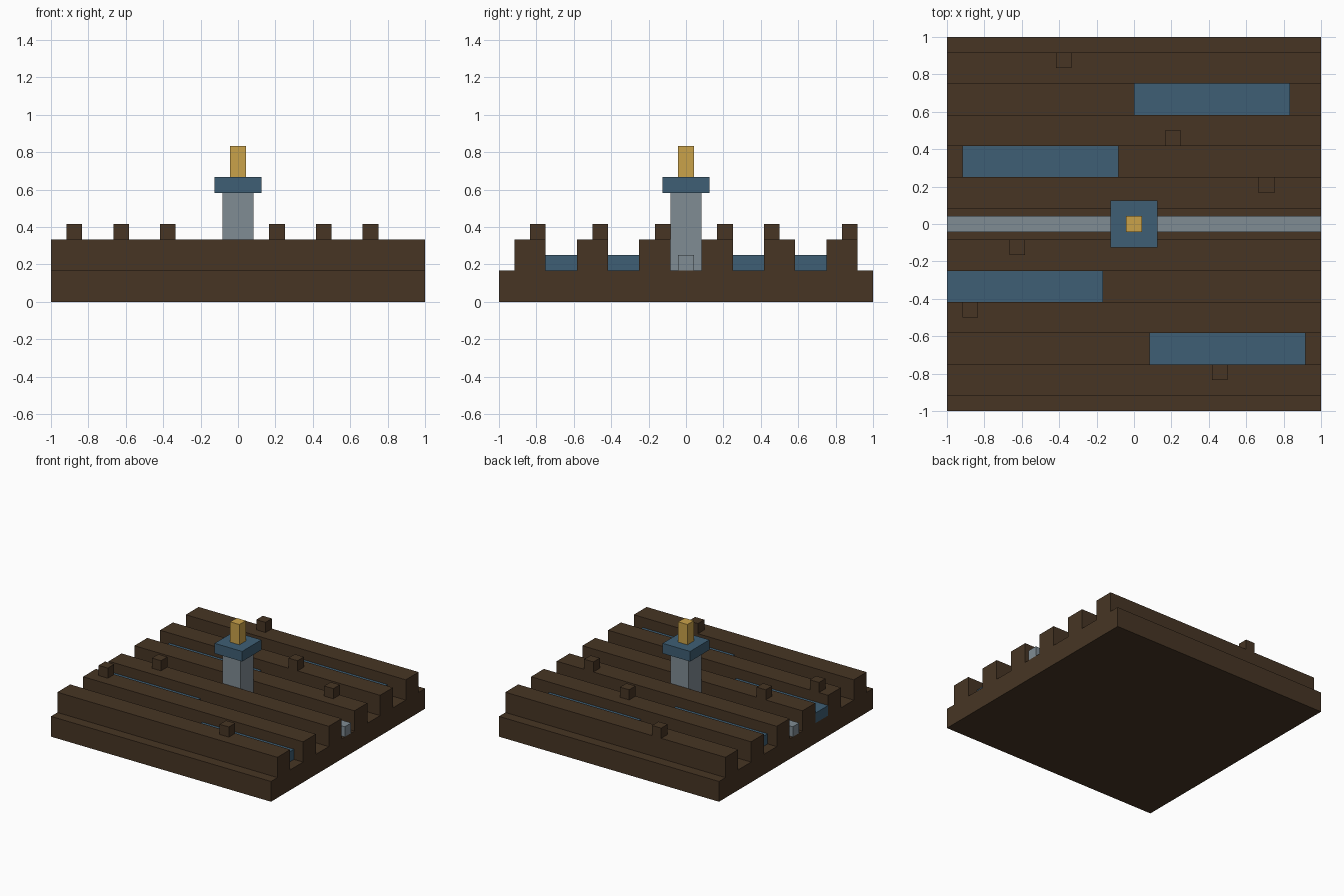
import bpy
import bmesh

U = 1 / 24  # modelling grid step
SOIL_Z, PIPE_Z, RIDGE_Z = 4 * U, 6 * U, 8 * U

if "Cube" in bpy.data.objects:
    bpy.data.objects.remove(bpy.data.objects["Cube"], do_unlink=True)


def material(name, srgb):
    linear = [((c / 255 + 0.055) / 1.055) ** 2.4 for c in srgb]
    mat = bpy.data.materials.new(name)
    mat.use_nodes = True
    mat.diffuse_color = (*linear, 1)
    bsdf = mat.node_tree.nodes["Principled BSDF"]
    bsdf.inputs["Base Color"].default_value = (*linear, 1)
    bsdf.inputs["Roughness"].default_value = 0.9
    return mat


SOIL = material("soil brown", (71, 53, 36))
WATER = material("water blue", (62, 95, 117))
METAL = material("metal grey", (128, 140, 148))
BRASS = material("brass gold", (202, 162, 74))


def finish(name, bm, mat):
    bmesh.ops.recalc_face_normals(bm, faces=bm.faces)
    mesh = bpy.data.meshes.new(name)
    bm.to_mesh(mesh)
    bm.free()
    mesh.materials.append(mat)
    obj = bpy.data.objects.new(name, mesh)
    bpy.context.collection.objects.link(obj)
    return obj


def box(name, x, y, z, mat):
    """Box spanning the (low, high) pairs x, y and z."""
    bm = bmesh.new()
    bmesh.ops.create_cube(bm, size=1)
    for v in bm.verts:
        v.co = [s[0] + (c + 0.5) * (s[1] - s[0]) for c, s in zip(v.co, (x, y, z))]
    return finish(name, bm, mat)


def square(name, half, z, mat, x=0, y=0):
    return box(name, (x - half, x + half), (y - half, y + half), z, mat)


# Furrowed field: ridged cross-section swept along x
profile = [(-1, 0), (-1, SOIL_Z)]
for i in range(6):
    y0 = (-22 + 8 * i) * U
    y1 = y0 + 4 * U
    profile += [(y0, SOIL_Z), (y0, RIDGE_Z), (y1, RIDGE_Z), (y1, SOIL_Z)]
profile += [(1, SOIL_Z), (1, 0)]
bm = bmesh.new()
section = bm.faces.new([bm.verts.new((-1, y, z)) for y, z in profile])
swept = bmesh.ops.extrude_face_region(bm, geom=[section], use_keep_orig=True)
moved = [e for e in swept["geom"] if isinstance(e, bmesh.types.BMVert)]
bmesh.ops.translate(bm, verts=moved, vec=(2, 0, 0))
finish("soil_field", bm, SOIL)

# Water lying in the furrows: start x, end x and start y in grid steps
for i, (x0, x1, y0) in enumerate([(0, 20, 14), (-22, -2, 6), (-24, -4, -10), (2, 22, -18)]):
    box(f"water_strip_{i + 1}", (x0 * U, x1 * U), (y0 * U, (y0 + 4) * U),
        (SOIL_Z, PIPE_Z), WATER)

# Soil clods on the ridges: centres in grid steps
for i, (x, y) in enumerate([(-9, 21), (5, 11), (17, 5), (-15, -3), (-21, -11), (11, -19)]):
    square(f"soil_clod_{i + 1}", U, (RIDGE_Z, 10 * U), SOIL, x * U, y * U)

# Irrigation pipe and central sprinkler
box("pipe", (-1, 1), (-U, U), (SOIL_Z, PIPE_Z), METAL)
square("sprinkler_post", 2 * U, (SOIL_Z, 14 * U), METAL)
square("sprinkler_head", 3 * U, (14 * U, 16 * U), WATER)
square("sprinkler_nozzle", U, (16 * U, 20 * U), BRASS)
